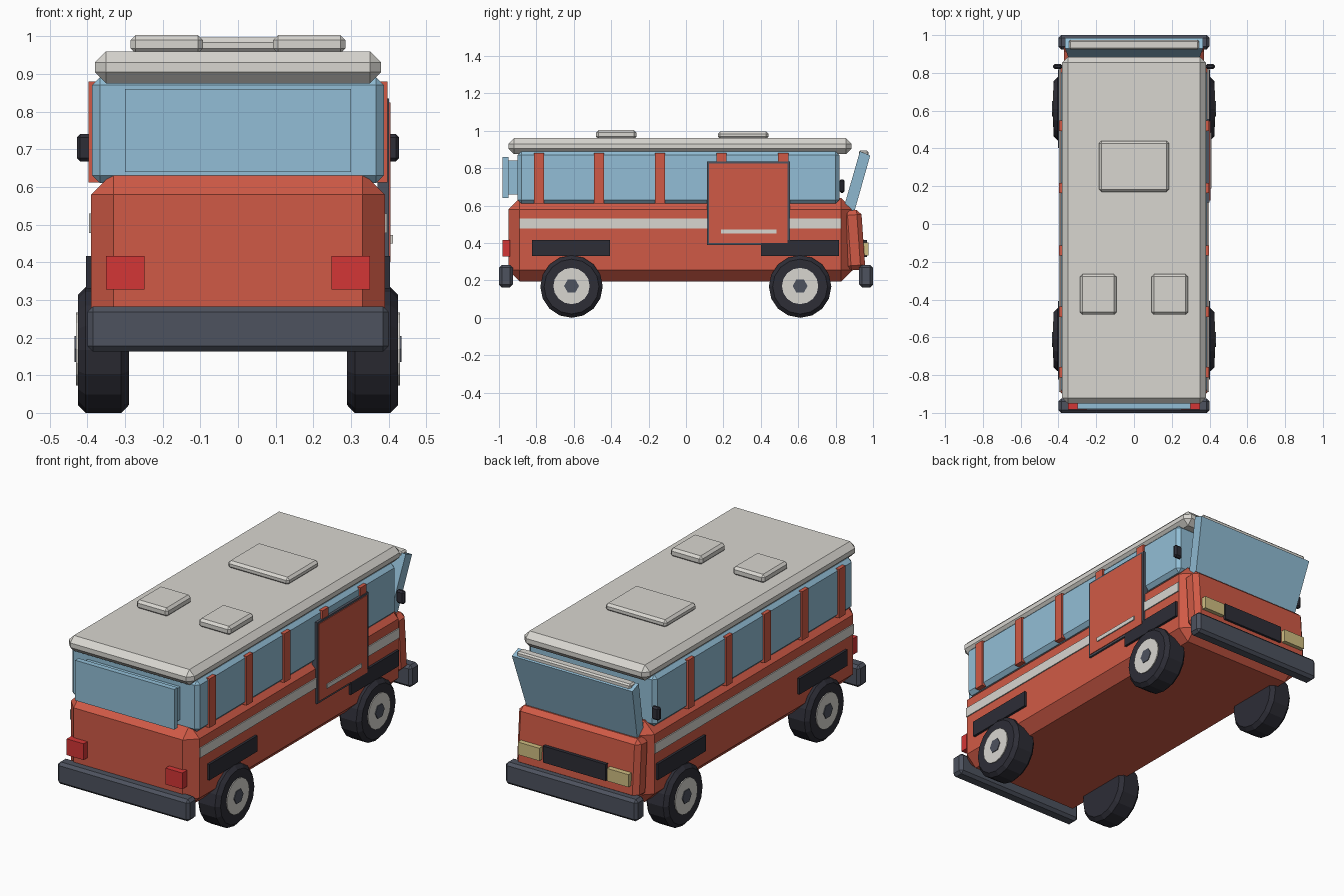
import bpy, bmesh, math
from mathutils import Matrix

if "Cube" in bpy.data.objects:
    bpy.data.objects.remove(bpy.data.objects["Cube"])


def srgb(r, g, b):
    return [((c / 255 + 0.055) / 1.055) ** 2.4 for c in (r, g, b)] + [1]


def material(name, *rgb):
    m = bpy.data.materials.new(name)
    m.diffuse_color = srgb(*rgb)
    m.use_nodes = True
    m.node_tree.nodes["Principled BSDF"].inputs["Base Color"].default_value = m.diffuse_color
    return m


ORANGE = material("orange paint", 208, 90, 70)
CREAM = material("cream", 216, 214, 208)
GLASS = material("blue glass", 146, 190, 214)
TYRE = material("black rubber", 45, 45, 54)
BUMPER = material("slate grey", 77, 82, 94)
RED = material("red lamp", 212, 54, 54)
YELLOW = material("yellow lamp", 208, 190, 130)


def finish(bm, name, mat):
    bmesh.ops.recalc_face_normals(bm, faces=bm.faces)
    me = bpy.data.meshes.new(name)
    bm.to_mesh(me)
    bm.free()
    me.materials.append(mat)
    ob = bpy.data.objects.new(name, me)
    bpy.context.collection.objects.link(ob)
    return ob


def box(name, mat, x, y, z, bevel=0.0):
    """Box from (min, max) ranges with optional one-step chamfer."""
    bm = bmesh.new()
    bmesh.ops.create_cube(bm, size=1)
    for v in bm.verts:
        for i, (a, b) in enumerate((x, y, z)):
            v.co[i] = (a + b) / 2 + v.co[i] * (b - a)
    if bevel:
        bmesh.ops.bevel(bm, geom=bm.edges[:], offset=bevel, segments=1,
                        affect='EDGES', profile=0.5)
    return finish(bm, name, mat)


def pair(name, mat, x, y, z, bevel=0.0):
    """Same box on the left and right."""
    box("right_" + name, mat, x, y, z, bevel)
    box("left_" + name, mat, (-x[1], -x[0]), y, z, bevel)


def prism(name, mat, profile, top_half, bottom_half, split):
    """Side profile (y, z) spread across x, tapering below the split height."""
    bm = bmesh.new()
    sides = []
    for s in (-1, 1):
        sides.append([bm.verts.new((s * (top_half if z > split else bottom_half), y, z))
                      for y, z in profile])
    n = len(profile)
    bm.faces.new(sides[0])
    bm.faces.new(sides[1])
    for i in range(n):
        j = (i + 1) % n
        bm.faces.new((sides[0][i], sides[0][j], sides[1][j], sides[1][i]))
    return finish(bm, name, mat)


def disc(name, mat, radius, x0, x1, y, z, sides, bevel=0.0):
    """Cylinder lying along x."""
    bm = bmesh.new()
    bmesh.ops.create_cone(bm, cap_ends=True, segments=sides, radius1=radius,
                          radius2=radius, depth=abs(x1 - x0))
    if bevel:
        rims = [e for e in bm.edges if abs(e.verts[0].co.z - e.verts[1].co.z) < 1e-5]
        bmesh.ops.bevel(bm, geom=rims, offset=bevel, segments=1, affect='EDGES', profile=0.5)
    bmesh.ops.transform(bm, verts=bm.verts, matrix=Matrix.Translation(((x0 + x1) / 2, y, z))
                        @ Matrix.Rotation(math.pi / 2, 4, 'Y'))
    return finish(bm, name, mat)


# Main shell
box("body", ORANGE, (-0.39, 0.39), (-0.95, 0.89), (0.195, 0.64), 0.06)
box("cabin_glass", GLASS, (-0.387, 0.387), (-0.90, 0.82), (0.61, 0.89), 0.02)
box("roof", CREAM, (-0.38, 0.38), (-0.95, 0.885), (0.875, 0.96), 0.03)

# Nose panel, leaning slightly
nose = box("nose", ORANGE, (-0.37, 0.37), (-0.05, 0.05), (-0.16, 0.16), 0.025)
nose.location = (0, 0.898, 0.415)
nose.rotation_euler = (math.radians(4), 0, 0)

# Windshield leaning forward, with a top rail
prism("windshield", GLASS, [(0.845, 0.595), (0.90, 0.567), (0.985, 0.868), (0.93, 0.89)],
      0.365, 0.335, 0.7)
box("windshield_rail", CREAM, (-0.345, 0.345), (0.925, 0.975), (0.85, 0.895), 0.008)
box("rear_window", GLASS, (-0.30, 0.30), (-0.98, -0.95), (0.64, 0.86))
box("rear_window_seat", GLASS, (-0.28, 0.28), (-0.95, -0.89), (0.66, 0.84))

# Roof hatches
box("front_roof_hatch", CREAM, (-0.185, 0.185), (0.17, 0.44), (0.955, 0.997), 0.013)
pair("rear_roof_hatch", CREAM, (0.093, 0.285), (-0.48, -0.265), (0.955, 1.003), 0.013)

# Window pillars
for i, y in enumerate((-0.785, -0.465, -0.14, 0.19, 0.52)):
    pair("pillar_%d" % (i + 1), ORANGE, (0.36, 0.397), (y - 0.027, y + 0.027), (0.612, 0.88))

# Side trim
pair("side_stripe", CREAM, (0.38, 0.396), (-0.89, 0.83), (0.477, 0.53))
for label, y in (("rear", -0.615), ("front", 0.61)):
    pair(label + "_arch_trim", TYRE, (0.37, 0.403), (y - 0.208, y + 0.208), (0.33, 0.417))

# Sliding door on the right side only
box("door_frame", BUMPER, (0.37, 0.401), (0.113, 0.555), (0.39, 0.835))
box("door_panel", ORANGE, (0.395, 0.405), (0.124, 0.544), (0.401, 0.824))
box("door_handle", CREAM, (0.40, 0.411), (0.187, 0.485), (0.45, 0.472))

# Wheels
for end, y in (("rear", -0.612), ("front", 0.61)):
    for side, s in (("right", 1), ("left", -1)):
        tag = "%s_%s_" % (end, side)
        disc(tag + "tyre", TYRE, 0.167, s * 0.29, s * 0.425, y, 0.167, 16, 0.02)
        disc(tag + "hub", CREAM, 0.097, s * 0.30, s * 0.43, y, 0.17, 16)
        disc(tag + "hub_cap", BUMPER, 0.04, s * 0.40, s * 0.434, y, 0.17, 6)

# Bumpers
box("rear_bumper", BUMPER, (-0.40, 0.40), (-1.0, -0.925), (0.163, 0.283), 0.015)
box("front_bumper", BUMPER, (-0.40, 0.40), (0.925, 1.0), (0.163, 0.283), 0.015)

# Lamps and grille
pair("tail_lamp", RED, (0.248, 0.35), (-0.982, -0.94), (0.328, 0.417))
pair("head_lamp", YELLOW, (0.205, 0.335), (0.92, 0.977), (0.333, 0.402))
box("grille", TYRE, (-0.19, 0.19), (0.92, 0.967), (0.325, 0.415))

# Wing mirrors
pair("mirror", TYRE, (0.38, 0.428), (0.82, 0.848), (0.668, 0.74), 0.009)
